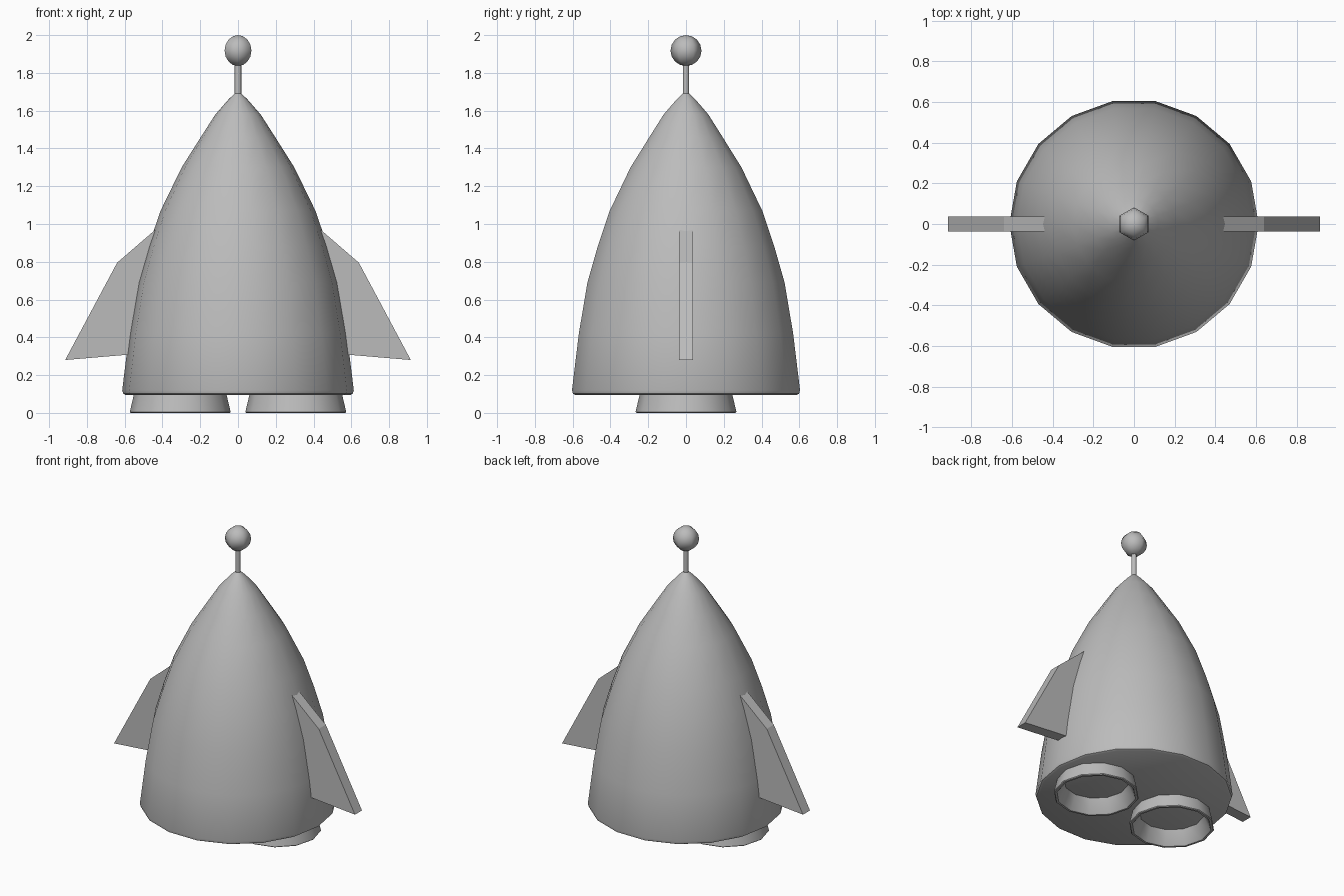
import bpy, bmesh
from math import cos, sin, tau

old = bpy.data.objects.get("Cube")
if old:
    bpy.data.objects.remove(old, do_unlink=True)

grey = bpy.data.materials.new("plain grey")
grey.use_nodes = True
colour = (0.5, 0.5, 0.5, 1)
grey.diffuse_color = colour
grey.node_tree.nodes["Principled BSDF"].inputs["Base Color"].default_value = colour


def finish(bm, name, smooth_angle=None):
    bmesh.ops.recalc_face_normals(bm, faces=bm.faces)
    mesh = bpy.data.meshes.new(name)
    bm.to_mesh(mesh)
    bm.free()
    mesh.materials.append(grey)
    ob = bpy.data.objects.new(name, mesh)
    bpy.context.collection.objects.link(ob)
    if smooth_angle:
        bpy.ops.object.select_all(action='DESELECT')
        ob.select_set(True)
        bpy.context.view_layer.objects.active = ob
        bpy.ops.object.shade_smooth_by_angle(angle=smooth_angle)
    return ob


def lathe(name, profile, sides, x=0, smooth_angle=0.75):
    """Turn (radius, z) points about a vertical axis and cap both ends."""
    bm = bmesh.new()
    rings = [[bm.verts.new((x + r * cos(tau * i / sides), r * sin(tau * i / sides), z))
              for i in range(sides)] for r, z in profile]
    for a, b in zip(rings, rings[1:]):
        for i in range(sides):
            j = (i + 1) % sides
            bm.faces.new((a[i], a[j], b[j], b[i]))
    bm.faces.new(rings[0])
    bm.faces.new(rings[-1])
    return finish(bm, name, smooth_angle)


# Hull: bullet shape with a small rounded lower edge
lathe("hull", [(0.595, 0.095), (0.608, 0.102), (0.613, 0.12), (0.576, 0.42), (0.53, 0.69),
               (0.475, 0.88), (0.41, 1.07), (0.298, 1.3), (0.2, 1.455), (0.12, 1.58),
               (0.05, 1.66), (0.018, 1.69)], 18)

# Antenna rod and ball
lathe("antenna_rod", [(0.018, 1.66), (0.018, 1.86)], 6, smooth_angle=1.2)
bm = bmesh.new()
bmesh.ops.create_uvsphere(bm, u_segments=6, v_segments=8, radius=0.082)
bmesh.ops.translate(bm, verts=bm.verts, vec=(0, 0, 1.918))
finish(bm, "antenna_ball", 1.2)

for side, s in (("left", 1), ("right", -1)):
    # Hollow engine nozzle
    lathe(side + "_nozzle", [(0.235, 0.14), (0.267, 0.005), (0.262, 0), (0.248, 0),
                             (0.242, 0.006), (0.19, 0.12)], 12, x=s * 0.306)

    # Flat fin, its root sunk into the hull
    bm = bmesh.new()
    outline = [(0.915, 0.28), (0.64, 0.795), (0.42, 0.985), (0.35, 0.95), (0.5, 0.315)]
    face = bm.faces.new([bm.verts.new((s * x, -0.038, z)) for x, z in outline])
    grown = bmesh.ops.extrude_face_region(bm, geom=[face])["geom"]
    bmesh.ops.translate(bm, vec=(0, 0.076, 0),
                        verts=[v for v in grown if isinstance(v, bmesh.types.BMVert)])
    finish(bm, side + "_fin")
